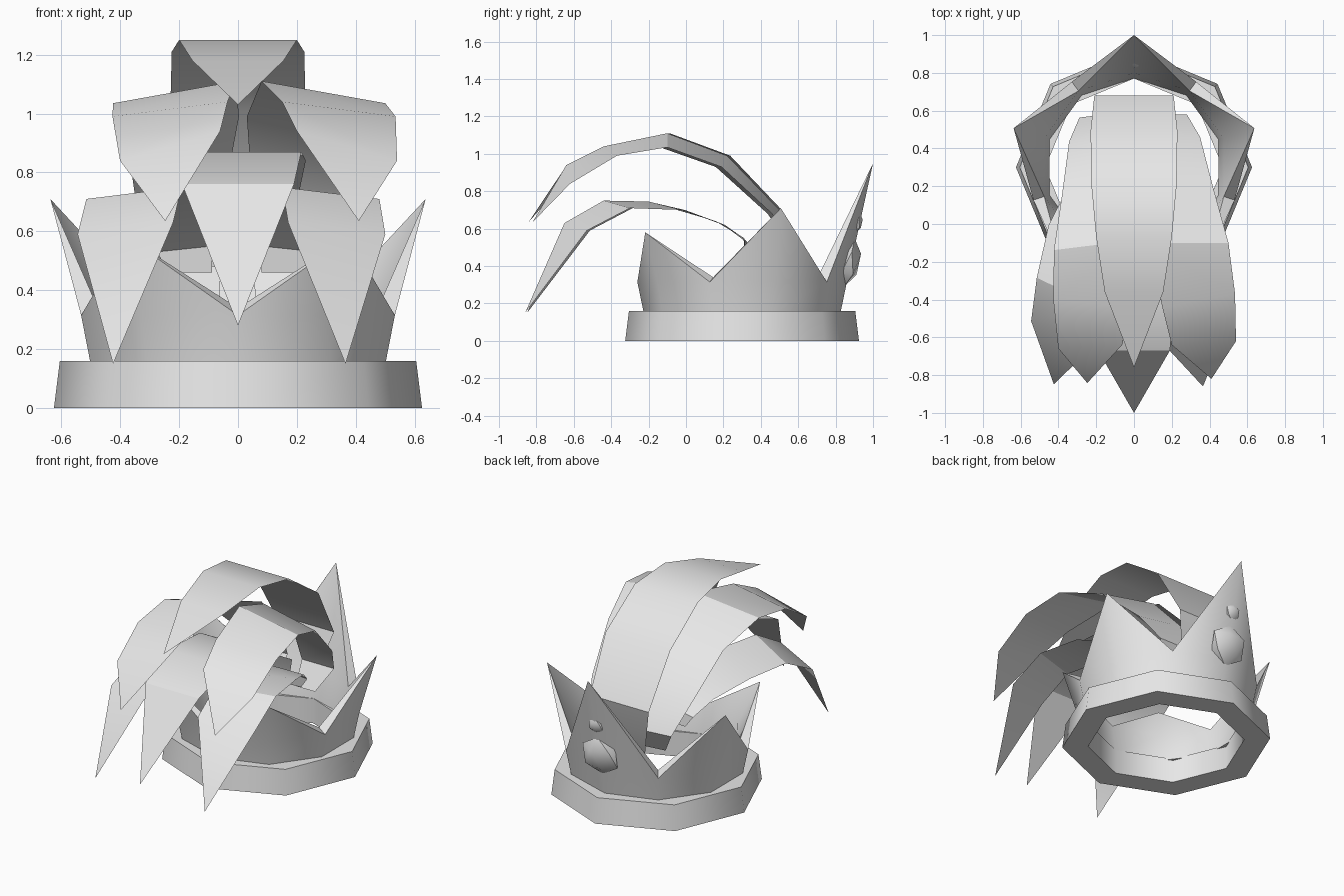
import bpy
import bmesh
import math
from mathutils import Matrix, Vector

if "Cube" in bpy.data.objects:
    bpy.data.objects.remove(bpy.data.objects["Cube"], do_unlink=True)

CENTRE = Vector((0, 0.3, 0))

grey = bpy.data.materials.new("light_grey")
grey.use_nodes = True
grey.diffuse_color = (0.8, 0.8, 0.8, 1)
grey.node_tree.nodes["Principled BSDF"].inputs["Base Color"].default_value = (0.8, 0.8, 0.8, 1)


def finish(name, bm, angle=35, fix_normals=True):
    if fix_normals:
        bmesh.ops.recalc_face_normals(bm, faces=bm.faces[:])
    mesh = bpy.data.meshes.new(name)
    bm.to_mesh(mesh)
    bm.free()
    mesh.materials.append(grey)
    obj = bpy.data.objects.new(name, mesh)
    bpy.context.collection.objects.link(obj)
    bpy.ops.object.select_all(action="DESELECT")
    obj.select_set(True)
    bpy.context.view_layer.objects.active = obj
    bpy.ops.object.shade_smooth_by_angle(angle=math.radians(angle))
    return obj


def polar(radius, degrees, z):
    a = math.radians(degrees)
    return CENTRE + Vector((radius * math.cos(a), radius * math.sin(a), z))


def bridge(bm, loop_a, loop_b):
    n = len(loop_a)
    for i in range(n):
        j = (i + 1) % n
        corners = list(dict.fromkeys((loop_a[i], loop_a[j], loop_b[j], loop_b[i])))
        if len(corners) > 2:
            bm.faces.new(corners)


# Base band: octagonal ring with a sloping outside
bm = bmesh.new()
rings = [[bm.verts.new(polar(r, 45 * i, z)) for i in range(8)]
         for r, z in ((0.625, 0), (0.605, 0.16), (0.47, 0.16), (0.47, 0))]
for i in range(4):
    bridge(bm, rings[i], rings[(i + 1) % 4])
finish("base_band", bm, 50)

# Crown wall: ten sides, alternating points and valleys, tallest at the back
bm = bmesh.new()
TIPS = {18: (0.67, 0.71), 90: (0.70, 0.95), 162: (0.67, 0.71),
        234: (0.64, 0.58), 306: (0.64, 0.58)}
angles = [18 + 36 * i for i in range(10)]
foot_out = [bm.verts.new(polar(0.526, a, 0.15)) for a in angles]
mid_out = [bm.verts.new(polar(0.56, a, 0.315)) for a in angles]
mid_in = [bm.verts.new(polar(0.50, a, 0.34)) for a in angles]
foot_in = [bm.verts.new(polar(0.47, a, 0.15)) for a in angles]
bridge(bm, foot_out, mid_out)
bridge(bm, mid_in, foot_in)
bridge(bm, foot_in, foot_out)
for i, a in enumerate(angles):
    if a in TIPS:
        tip = bm.verts.new(polar(TIPS[a][0], a, TIPS[a][1]))
        for j, k in ((i - 1, i), (i, (i + 1) % 10)):
            bm.faces.new((mid_out[j], mid_out[k], tip))
            bm.faces.new((mid_in[k], mid_in[j], tip))
        for j in (i - 1, (i + 1) % 10):
            bm.faces.new((mid_out[j], mid_in[j], tip))
finish("crown_wall", bm, 40)

# Gems on the back point, squashed onto its slope
for name, size, y, z in (("large_gem", 0.13, 0.875, 0.42), ("small_gem", 0.052, 0.92, 0.63)):
    bm = bmesh.new()
    bmesh.ops.create_icosphere(bm, subdivisions=1, radius=size)
    bm.transform(Matrix.Translation((0, y, z)) @ Matrix.Rotation(math.radians(-12), 4, "X")
                 @ Matrix.Diagonal((1, 0.45, 1, 1)))
    finish(name, bm, 60)


def feather(name, left, right, tip, side=1, turn=0):
    """Ribbon between two edges that ends in a point."""
    bm = bmesh.new()
    a = [bm.verts.new(p) for p in left]
    b = [bm.verts.new(p) for p in right]
    for i in range(len(a) - 1):
        bm.faces.new((a[i], b[i], b[i + 1], a[i + 1]))
    bm.faces.new((a[-1], b[-1], bm.verts.new(tip)))
    pivot = Matrix.Translation((0.15, 0.5, 0))
    bm.transform(Matrix.Diagonal((side, 1, 1, 1)) @ pivot
                 @ Matrix.Rotation(math.radians(turn), 4, "Z") @ pivot.inverted())
    if side > 0:
        bmesh.ops.reverse_faces(bm, faces=bm.faces[:])
    return finish(name, bm, 30, False)


# Centre feathers: (half width, y, z) from root to last pair
UPPER = [(0.10, 0.56, 0.34), (0.16, 0.63, 0.51), (0.21, 0.68, 0.68), (0.23, 0.49, 1.01),
         (0.225, 0.2, 1.21), (0.2, -0.07, 1.25), (0.155, -0.36, 1.18)]
LOWER = [(0.12, 0.33, 0.48), (0.15, 0.32, 0.55), (0.19, 0.28, 0.65), (0.23, -0.06, 0.84),
         (0.215, -0.41, 0.87), (0.19, -0.67, 0.76)]
for name, path, tip in (("upper_centre_feather", UPPER, (0, -0.76, 1.03)),
                        ("lower_centre_feather", LOWER, (0, -1.0, 0.28))):
    feather(name, [(-w, y, z) for w, y, z in path], [(w, y, z) for w, y, z in path], tip)

# Side feathers: inner and outer edges, mirrored with a slight turn
UP_IN = [(0.06, 0.5, 0.36), (0.05, 0.58, 0.5), (0.05, 0.5, 0.7), (0.03, 0.22, 0.99),
         (0.08, -0.1, 1.11), (0.15, -0.44, 1.04), (0.2, -0.64, 0.94)]
UP_OUT = [(0.2, 0.5, 0.36), (0.28, 0.58, 0.5), (0.35, 0.46, 0.68), (0.42, 0.19, 0.93),
          (0.5, -0.1, 1.035), (0.535, -0.37, 0.99), (0.54, -0.62, 0.84)]
LOW_IN = [(0.08, 0.32, 0.46), (0.08, 0.31, 0.55), (0.08, 0.16, 0.64), (0.1, -0.2, 0.745),
          (0.15, -0.44, 0.75), (0.17, -0.65, 0.63)]
LOW_OUT = [(0.22, 0.33, 0.46), (0.27, 0.32, 0.53), (0.33, 0.2, 0.62), (0.43, -0.02, 0.70),
           (0.48, -0.3, 0.71), (0.5, -0.53, 0.59)]
for label, side, up_turn, low_turn in (("left", 1, 0, 0), ("right", -1, -7, 2.5)):
    feather(label + "_upper_feather", UP_IN, UP_OUT, (0.41, -0.82, 0.635), side, up_turn)
    feather(label + "_lower_feather", LOW_IN, LOW_OUT, (0.365, -0.86, 0.15), side, low_turn)
